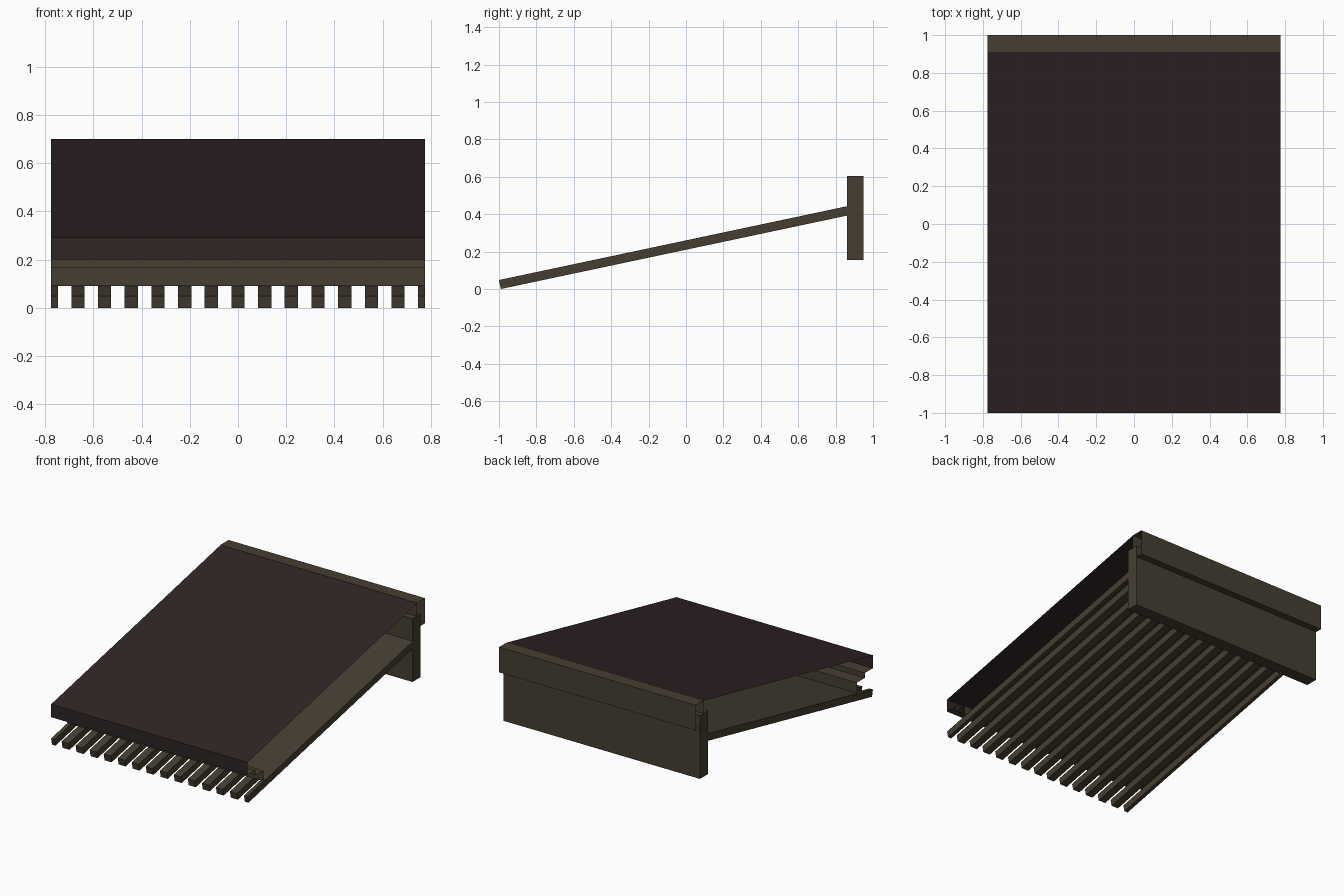
import bpy

if "Cube" in bpy.data.objects:
    bpy.data.objects.remove(bpy.data.objects["Cube"])

W = 0.775            # half width
SLOPE = 0.212        # roof pitch


def material(name, rgb):
    m = bpy.data.materials.new(name)
    m.diffuse_color = (*rgb, 1.0)
    m.use_nodes = True
    m.node_tree.nodes["Principled BSDF"].inputs["Base Color"].default_value = m.diffuse_color
    return m


timber = material("olive timber", (0.060, 0.048, 0.031))
roofing = material("dark roofing", (0.029, 0.018, 0.018))


def make(name, verts, faces, mat):
    mesh = bpy.data.meshes.new(name)
    mesh.from_pydata(verts, [], faces)
    mesh.materials.append(mat)
    ob = bpy.data.objects.new(name, mesh)
    bpy.context.collection.objects.link(ob)
    return ob


def extrude_x(name, profile, x0, x1, mat, closed=True, caps=True):
    """Sweep a (y, z) profile along x; clockwise seen from +x faces outward."""
    n = len(profile)
    verts = [(x, y, z) for x in (x0, x1) for y, z in profile]
    faces = [(i, (i + 1) % n, (i + 1) % n + n, i + n)
             for i in range(n if closed else n - 1)]
    if caps:
        faces += [tuple(range(n)), tuple(reversed(range(n, 2 * n)))]
    return make(name, verts, faces, mat)


# Roof skin with its front lip (open at both ends)
extrude_x("roof_skin", [(-1, 0.2), (-1, 0.292), (0.91, 0.698)],
          -W, W, roofing, closed=False, caps=False)

# Stepped eave and the boarding lying on the rafters
extrude_x("stepped_eave_and_boarding",
          [(0.86, 0.09 + 1.68 * SLOPE), (-0.82, 0.09), (-0.82, 0.165),
           (-0.91, 0.165), (-0.91, 0.2), (-1, 0.2)],
          -W, W, timber, closed=False, caps=False)

# Ridge board, open at both ends
extrude_x("ridge_board", [(0.91, 0.52), (0.91, 0.70), (1, 0.70), (1, 0.52)],
          -W, W, timber, caps=False)

# Wall plate
extrude_x("wall_plate", [(0.86, 0.155), (0.86, 0.605), (0.95, 0.605), (0.95, 0.155)],
          -W, W, timber)

# Rafters, the outer two cut to half width
rafter = [(-0.99, 0.0), (-1, 0.048), (0.88, 0.048 + 1.88 * SLOPE), (0.88, 1.87 * SLOPE)]
for i in range(15):
    x = -W + i * 2 * W / 14
    extrude_x(f"rafter_{i + 1}", rafter, max(x - 0.0275, -W), min(x + 0.0275, W), timber)
